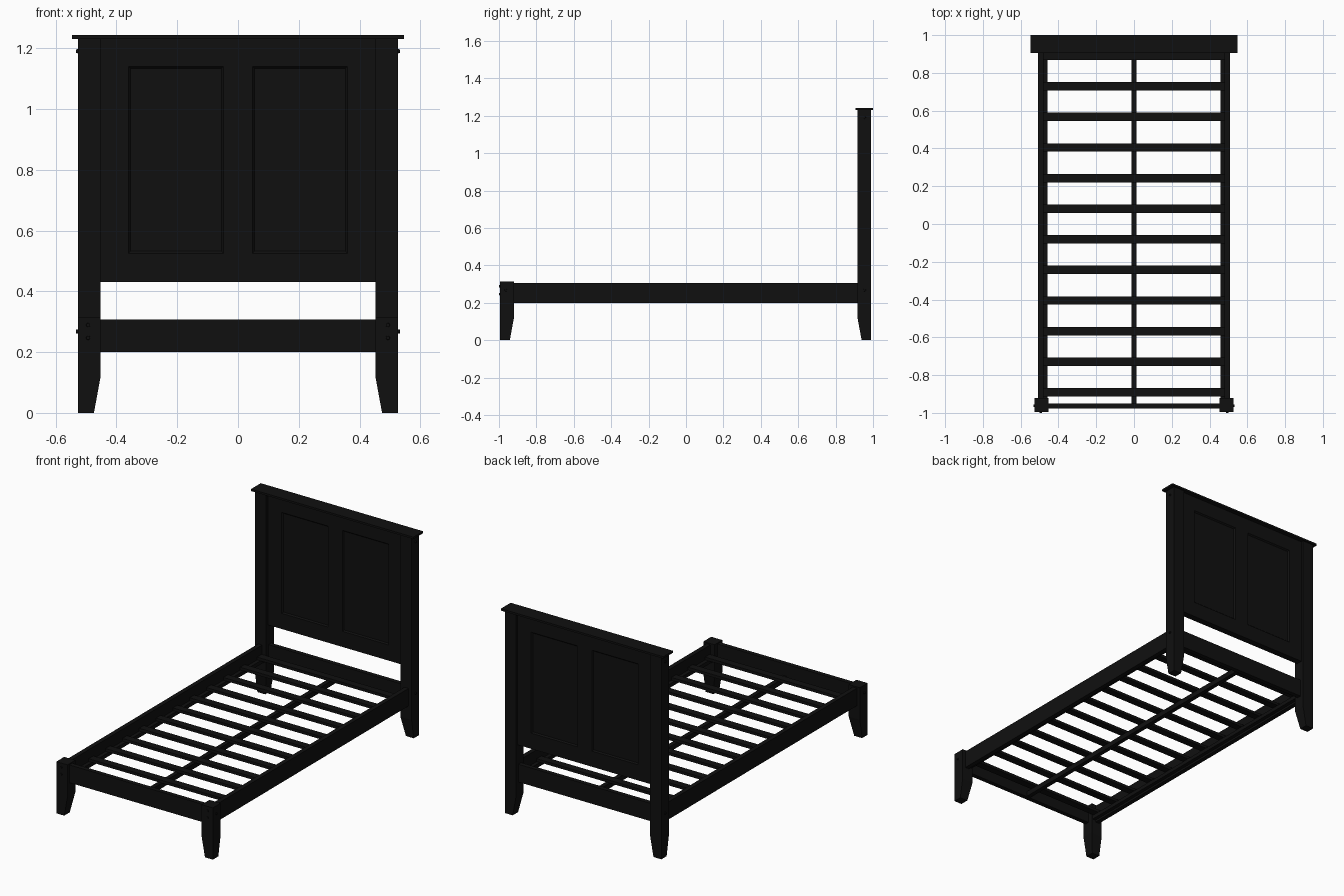
import bpy, bmesh, math
from mathutils import Vector

if "Cube" in bpy.data.objects:
    bpy.data.objects.remove(bpy.data.objects["Cube"])

mat = bpy.data.materials.new("black_wood")
mat.diffuse_color = (0.005, 0.005, 0.005, 1)
mat.use_nodes = True
mat.node_tree.nodes["Principled BSDF"].inputs["Base Color"].default_value = mat.diffuse_color


def finish(name, bm):
    bmesh.ops.recalc_face_normals(bm, faces=bm.faces[:])
    me = bpy.data.meshes.new(name)
    bm.to_mesh(me)
    bm.free()
    me.materials.append(mat)
    ob = bpy.data.objects.new(name, me)
    bpy.context.collection.objects.link(ob)
    return ob


def box(name, x, y, z):
    bm = bmesh.new()
    bmesh.ops.create_cube(bm, size=1)
    for v in bm.verts:
        v.co = Vector([(a + b) / 2 + c * (b - a) for c, (a, b) in zip(v.co, (x, y, z))])
    return finish(name, bm)


def leg(name, side, outer_y, inner_y, top):
    """Square post whose two inner faces taper below z = 0.12."""
    bm = bmesh.new()
    sy = 1 if inner_y > outer_y else -1
    rings = []
    for z, cut in ((0, 0.022), (0.12, 0), (top, 0)):
        xi, yi = 0.452 + cut, inner_y - sy * cut
        rings.append([bm.verts.new((side * px, py, z)) for px, py in
                      ((0.527, outer_y), (xi, outer_y), (xi, yi), (0.527, yi))])
    for a, b in zip(rings, rings[1:]):
        for i in range(4):
            bm.faces.new((a[i], a[(i + 1) % 4], b[(i + 1) % 4], b[i]))
    bm.faces.new(rings[0])
    bm.faces.new(rings[-1])
    return finish(name, bm)


def bolt(name, loc, axis):
    bm = bmesh.new()
    bmesh.ops.create_cone(bm, cap_ends=True, segments=16, radius1=0.007, radius2=0.006, depth=0.008)
    bm.transform(Vector(axis).to_track_quat('Z', 'Y').to_matrix().to_4x4())
    bmesh.ops.translate(bm, verts=bm.verts[:], vec=loc)
    return finish(name, bm)


# Posts, side rails, ledgers and bolt heads on both sides
for s in (-1, 1):
    leg("foot_leg", s, -0.995, -0.92, 0.315)
    leg("head_post", s, 0.99, 0.917, 1.233)
    box("side_rail", sorted((s * 0.48, s * 0.507)), (-0.93, 0.93), (0.2, 0.307))
    box("slat_ledger", sorted((s * 0.458, s * 0.481)), (-0.92, 0.92), (0.212, 0.235))
    for y, z in ((-0.963, 0.268), (0.955, 0.268), (0.955, 1.19)):
        bolt("side_bolt", (s * 0.529, y, z), (s, 0, 0))
    for z in (0.247, 0.289):
        bolt("foot_bolt", (s * 0.493, -0.997, z), (0, -1, 0))

# End rails and centre beam
box("foot_rail", (-0.46, 0.46), (-0.977, -0.95), (0.2, 0.308))
box("head_rail", (-0.46, 0.46), (0.94, 0.967), (0.2, 0.308))
box("centre_beam", (-0.013, 0.013), (-0.952, 0.942), (0.205, 0.236))

# Slats
for i in range(12):
    y = -0.891 + i * 0.162
    box("slat", (-0.481, 0.481), (y - 0.022, y + 0.022), (0.235, 0.252))

# Headboard frame
F = (0.935, 0.975)
box("headboard_lower_rail", (-0.453, 0.453), F, (0.43, 0.525))
box("headboard_upper_rail", (-0.453, 0.453), F, (1.14, 1.233))
box("headboard_middle_stile", (-0.048, 0.048), F, (0.525, 1.14))
for s in (-1, 1):
    box("headboard_stile", sorted((s * 0.36, s * 0.453)), F, (0.525, 1.14))


# Recessed panel with a sloped moulding around its edge on both faces
def panel(name, x0, x1, z0, z1):
    bm = bmesh.new()
    for edge, deep in ((F[0], 0.008), (F[1], -0.008)):
        rings = []
        for inset, y in ((0, edge), (0.007, edge + deep)):
            rings.append([bm.verts.new(p) for p in (
                (x0 + inset, y, z0 + inset), (x1 - inset, y, z0 + inset),
                (x1 - inset, y, z1 - inset), (x0 + inset, y, z1 - inset))])
        for i in range(4):
            j = (i + 1) % 4
            bm.faces.new((rings[0][i], rings[0][j], rings[1][j], rings[1][i]))
        bm.faces.new(rings[1])
        if deep > 0:
            front = rings[0]
    for i in range(4):
        j = (i + 1) % 4
        bm.faces.new((front[i], front[j], rings[0][j], rings[0][i]))
    return finish(name, bm)


panel("headboard_panel", -0.36, -0.048, 0.525, 1.14)
panel("headboard_panel", 0.048, 0.36, 0.525, 1.14)

# Cap
box("headboard_cap", (-0.547, 0.547), (0.906, 1.0), (1.231, 1.243))
